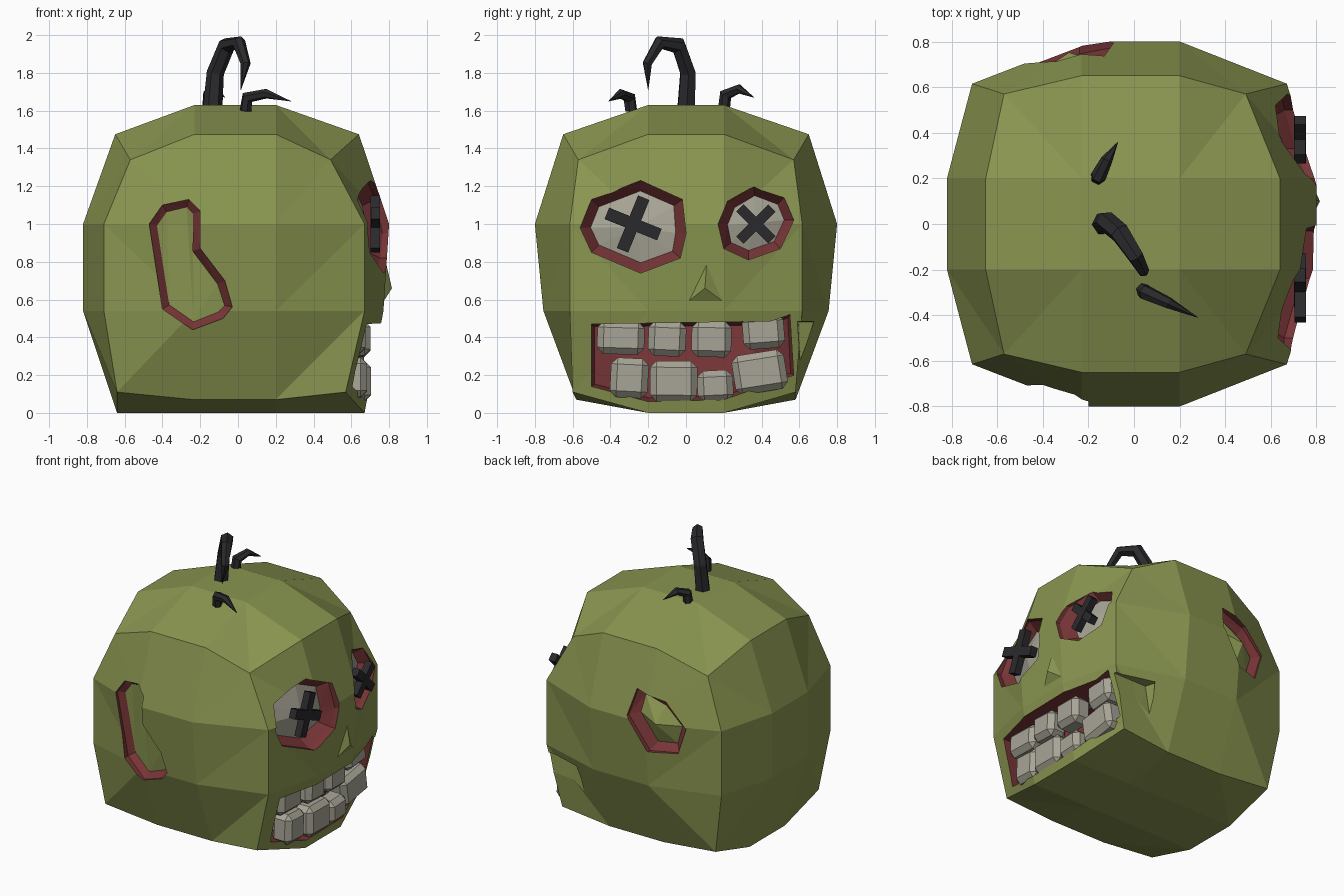
import bpy, bmesh, math, random
from mathutils import Vector, Matrix

random.seed(4)
if "Cube" in bpy.data.objects:
    bpy.data.objects.remove(bpy.data.objects["Cube"])


def material(name, rgb):
    m = bpy.data.materials.new(name)
    m.use_nodes = True
    m.diffuse_color = (*rgb, 1)
    m.node_tree.nodes["Principled BSDF"].inputs["Base Color"].default_value = (*rgb, 1)
    return m


skin = material("olive skin", (0.25, 0.30, 0.08))
flesh = material("dark red flesh", (0.19, 0.036, 0.038))
bone = material("bone grey", (0.39, 0.375, 0.305))
black = material("charcoal black", (0.023, 0.023, 0.026))
SKIN, FLESH, BONE = range(3)


def make(name, bm, mats):
    me = bpy.data.meshes.new(name)
    bmesh.ops.recalc_face_normals(bm, faces=bm.faces)
    bm.to_mesh(me)
    bm.free()
    for m in mats:
        me.materials.append(m)
    ob = bpy.data.objects.new(name, me)
    bpy.context.collection.objects.link(ob)
    return ob


# Head shell: a rounded block with three faces along each axis
def shell_point(i, j, k):
    n = sum(c in (0, 3) for c in (i, j, k))
    x = (-0.23, 0.2)[i > 1]
    y = (-0.2, 0.2)[j > 1]
    z = (0.54, 1.0)[k > 1]
    if i == 0:
        x = -0.64 if k == 0 else (0, -0.82, -0.65 if k == 3 else -0.71, -0.57)[n]
    if i == 3:
        x = (0, 0.8 if k == 2 else 0.77, 0.64 if k == 3 else 0.67, 0.49)[n]
        if k == 0:
            x = 0.67 if n == 2 else 0.57
    if j in (0, 3):
        y = (0, 0.8, 0.65 if k == 3 else 0.615, 0.57)[n]
        if k == 1 and n == 1:
            y = 0.755
        if k == 0:
            y = 0.6 if (i, j) == (3, 0) else 0.58
        y *= -1 if j == 0 else 1
    if k == 3:
        z = (0, 1.63, 1.475, 1.34)[n]
    if k == 0:
        z = 0.11 if n == 3 else 0.07 if j in (0, 3) else 0
    return x, y, z


bm = bmesh.new()
grid = {}
for i in range(4):
    for j in range(4):
        for k in range(4):
            if {i, j, k} & {0, 3}:
                grid[i, j, k] = bm.verts.new(shell_point(i, j, k))
for axis in range(3):
    for side in (0, 3):
        for a in range(3):
            for b in range(3):
                quad = []
                for da, db in ((0, 0), (1, 0), (1, 1), (0, 1)):
                    key = [a + da, b + db]
                    key.insert(axis, side)
                    quad.append(grid[tuple(key)])
                bm.faces.new(quad)
# Cheek folds run from under the jaw up to the mouth corners
for j in (0, 3):
    bmesh.ops.connect_verts(bm, verts=[grid[2, j, 0], grid[3, j, 1]])
bmesh.ops.triangulate(bm, faces=bm.faces)
head = make("head", bm, [skin, flesh, bone])


# Sockets: tapered recesses cut into one side of the head
def inset(pts, w):
    area = sum(p[0] * q[1] - q[0] * p[1] for p, q in zip(pts, pts[1:] + pts[:1]))
    s = 1 if area > 0 else -1
    out = []
    for i, p in enumerate(pts):
        p0, p, p1 = Vector(pts[i - 1]), Vector(p), Vector(pts[(i + 1) % len(pts)])
        t = (p - p0).normalized() + (p1 - p).normalized()
        t.normalize()
        out.append((p.x - s * t.y * w, p.y + s * t.x * w))
    return out


def socket(name, side, pts, taper, top, depth, floor_mat, bulge=0.0, wall_mat=FLESH):
    def place(u, z, d):
        return {"face": (d, u, z), "right": (u, -d, z), "left": (u, d, z)}[side]

    # Depth that follows the rounding of the head
    def surf(u, z):
        return top - 0.32 * max(0, abs(u) - 0.2) - 0.1 * max(0, 1 - z) - 0.33 * max(0, z - 1)

    bm = bmesh.new()
    inner = inset(pts, taper)
    far = [bm.verts.new(place(u, z, 1.0)) for u, z in pts]
    rim = [bm.verts.new(place(u, z, surf(u, z))) for u, z in pts]
    low = [bm.verts.new(place(u, z, surf(u, z) - depth)) for u, z in inner]
    n = len(pts)
    bm.faces.new(far)
    for lower, upper in ((rim, far), (low, rim)):
        for i in range(n):
            k = (i + 1) % n
            bm.faces.new((lower[i], lower[k], upper[k], upper[i])).material_index = wall_mat
    if bulge:
        u = sum(p[0] for p in inner) / n
        z = sum(p[1] for p in inner) / n
        tip = bm.verts.new(place(u, z, surf(u, z) - depth + bulge))
        for i in range(n):
            bm.faces.new((low[i], low[(i + 1) % n], tip)).material_index = floor_mat
    else:
        bm.faces.new(low).material_index = floor_mat
    bmesh.ops.triangulate(bm, faces=bm.faces)
    cutter = make(name, bm, [skin, flesh, bone])
    cutter.hide_render = True
    mod = head.modifiers.new(name, "BOOLEAN")
    mod.operation, mod.solver, mod.object = "DIFFERENCE", "EXACT", cutter
    bpy.context.view_layer.objects.active = head
    bpy.ops.object.modifier_apply(modifier=name)
    bpy.data.objects.remove(cutter)


socket("big_eye", "face", [(-.56, .98), (-.5, 1.13), (-.24, 1.23), (-.02, 1.13), (0, .95),
       (-.03, .82), (-.24, .74), (-.5, .85)], 0.055, 0.77, 0.08, BONE, 0.015)
socket("small_eye", "face", [(.17, 1), (.22, 1.12), (.36, 1.2), (.52, 1.14), (.57, 1.02),
       (.5, .87), (.33, .81), (.2, .87)], 0.05, 0.77, 0.08, BONE, 0.015)
socket("mouth", "face", [(-.5, .14), (-.2, .06), (.2, .07), (.57, .2), (.55, .52),
       (.45, .485), (-.5, .47)], 0.02, 0.68, 0.09, FLESH)
socket("cheek_notch", "face", [(.59, .485), (.68, .485), (.605, .26)], 0.005, 0.68, 0.1,
       SKIN, wall_mat=SKIN)
socket("long_scar", "right", [(-.47, 1), (-.4, 1.1), (-.26, 1.13), (-.2, 1.07), (-.2, .87),
       (-.07, .7), (-.03, .56), (-.08, .5), (-.24, .44), (-.4, .55)], 0.042, 0.775, 0.045, SKIN)
socket("round_scar", "left", [(-.13, 1.2), (-.09, 1.02), (-.24, .79), (-.43, .8),
       (-.49, .99), (-.34, 1.15)], 0.06, 0.78, 0.05, SKIN, 0.05)

# Nose: a small pointed wedge with its broad end down
bm = bmesh.new()
base = [bm.verts.new((x, y, z)) for x, y, z in ((.782, .11, .8), (.765, 0, .58), (.765, .21, .58))]
tip = bm.verts.new((0.815, 0.1, 0.66))
bm.faces.new(base)
for i in range(3):
    bm.faces.new((base[i], base[(i + 1) % 3], tip))
make("nose", bm, [skin])


def block(name, centre, size, angle, mat, bevel=0.0):
    bm = bmesh.new()
    bmesh.ops.create_cube(bm, size=1, matrix=Matrix.Translation(centre)
                          @ Matrix.Rotation(angle, 4, "X") @ Matrix.Diagonal((*size, 1)))
    if bevel:
        bmesh.ops.bevel(bm, geom=bm.edges[:], offset=bevel, segments=1, affect="EDGES")
    return make(name, bm, [mat])


# Crossed bars over the eyes
for name, y, z, length, width, turn in (("big", -.28, 1, .3, .065, -22), ("small", .37, 1, .24, .055, 45)):
    for n in range(2):
        block(f"{name}_eye_bar_{n + 1}", (0.728 - 0.002 * n, y, z), (0.05, length, width),
              math.radians(turn + 90 * n), black)

# Teeth: y start, y end, z bottom, z top
teeth = {
    "upper": [(-.47, -.22, .31, .485), (-.2, 0, .3, .485), (.03, .24, .295, .485), (.3, .52, .34, .52)],
    "lower": [(-.4, -.2, .08, .29), (-.19, .06, .06, .275), (.06, .25, .06, .225), (.25, .53, .11, .32)],
}
for row, spans in teeth.items():
    for n, (y0, y1, z0, z1) in enumerate(spans):
        y = (y0 + y1) / 2
        block(f"{row}_tooth_{n + 1}", (0.63 - 0.25 * y * y, y, (z0 + z1) / 2),
              (0.15, y1 - y0, z1 - z0), random.uniform(-0.06, 0.06) + (0.12 if y > 0.35 else 0),
              bone, 0.034)


# Stalks: tapering hooked tubes
def stalk(name, path):
    cu = bpy.data.curves.new(name, "CURVE")
    cu.dimensions = "3D"
    cu.bevel_depth, cu.bevel_resolution, cu.use_fill_caps = 1.0, 1, True
    sp = cu.splines.new("POLY")
    sp.use_smooth = False
    sp.points.add(len(path) - 1)
    for p, (x, y, z, r) in zip(sp.points, path):
        p.co, p.radius = (x, y, z, 1), r
    cu.materials.append(black)
    ob = bpy.data.objects.new(name, cu)
    bpy.context.collection.objects.link(ob)
    bpy.ops.object.select_all(action="DESELECT")
    ob.select_set(True)
    bpy.context.view_layer.objects.active = ob
    bpy.ops.object.convert(target="MESH")


stalk("main_stalk", [(-.135, 0, 1.6, .052), (-.12, .01, 1.8, .046), (-.06, -.04, 1.945, .046),
                     (.005, -.14, 1.96, .037), (.04, -.205, 1.85, .027), (.015, -.2, 1.71, .001)])
stalk("front_sprout", [(.04, -.29, 1.6, .032), (.05, -.3, 1.67, .034), (.15, -.345, 1.69, .026),
                       (.28, -.41, 1.65, .001)])
stalk("back_sprout", [(-.16, .2, 1.6, .032), (-.155, .21, 1.685, .034), (-.12, .28, 1.715, .026),
                      (-.07, .36, 1.67, .001)])
